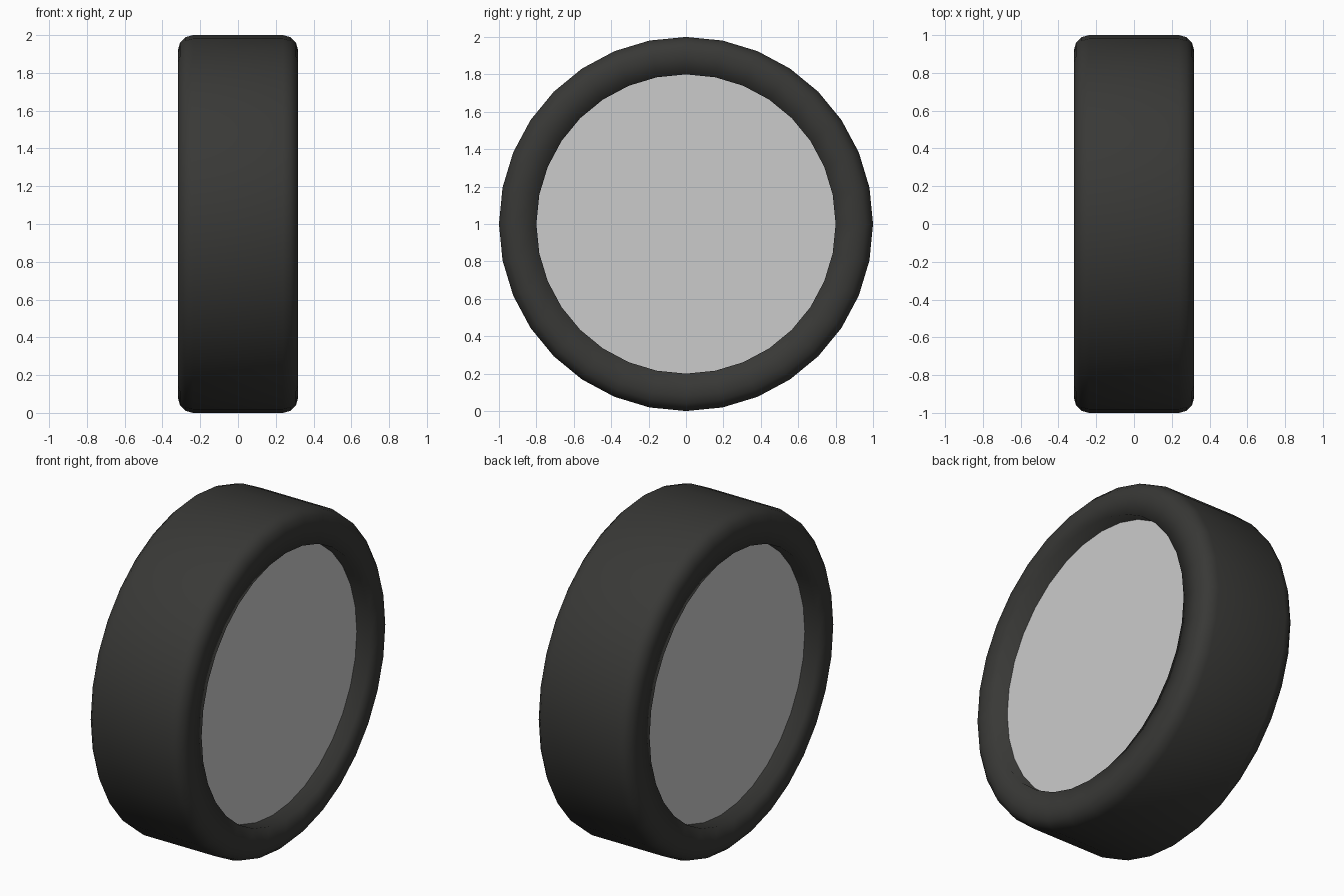
import bpy, bmesh, math
from mathutils import Matrix

if "Cube" in bpy.data.objects:
    bpy.data.objects.remove(bpy.data.objects["Cube"])

SIDES = 32
HALF_W, BORE, BEVEL = 0.318, 0.80, 0.08

def finish(bm, name, smooth):
    """Turn a bmesh into a named object standing on z = 0."""
    bmesh.ops.recalc_face_normals(bm, faces=bm.faces)
    for f in bm.faces:
        f.smooth = smooth
    bmesh.ops.translate(bm, verts=bm.verts, vec=(0, 0, 1))
    me = bpy.data.meshes.new(name)
    bm.to_mesh(me)
    bm.free()
    ob = bpy.data.objects.new(name, me)
    bpy.context.collection.objects.link(ob)
    return ob

# Tyre cross-section as (x, radius): bore corner, then rounded shoulder, mirrored
half = [(HALF_W, BORE)]
for i in range(4):
    a = math.radians(30 * i)
    half.append((HALF_W - BEVEL + BEVEL * math.cos(a), 1 - BEVEL + BEVEL * math.sin(a)))
profile = half + [(-x, r) for x, r in reversed(half)]

# Tyre: cross-section swept around the x axis
bm = bmesh.new()
rings = []
for s in range(SIDES):
    t = 2 * math.pi * s / SIDES
    rings.append([bm.verts.new((x, r * math.cos(t), r * math.sin(t))) for x, r in profile])
n = len(profile)
for s in range(SIDES):
    a, b = rings[s], rings[(s + 1) % SIDES]
    for i in range(n):
        j = (i + 1) % n
        bm.faces.new((a[i], a[j], b[j], b[i]))
tyre = finish(bm, "tyre", True)
rubber = bpy.data.materials.new("black_rubber")
rubber.diffuse_color = (0.04, 0.04, 0.037, 1)
rubber.use_nodes = True
rubber.node_tree.nodes["Principled BSDF"].inputs["Base Color"].default_value = rubber.diffuse_color
tyre.data.materials.append(rubber)

# Wheel disc: plain cylinder set back inside the tyre
bm = bmesh.new()
bmesh.ops.create_cone(bm, cap_ends=True, segments=SIDES, radius1=BORE, radius2=BORE,
                      depth=0.46, matrix=Matrix.Rotation(math.pi / 2, 4, 'Y'))
finish(bm, "wheel_disc", False)
